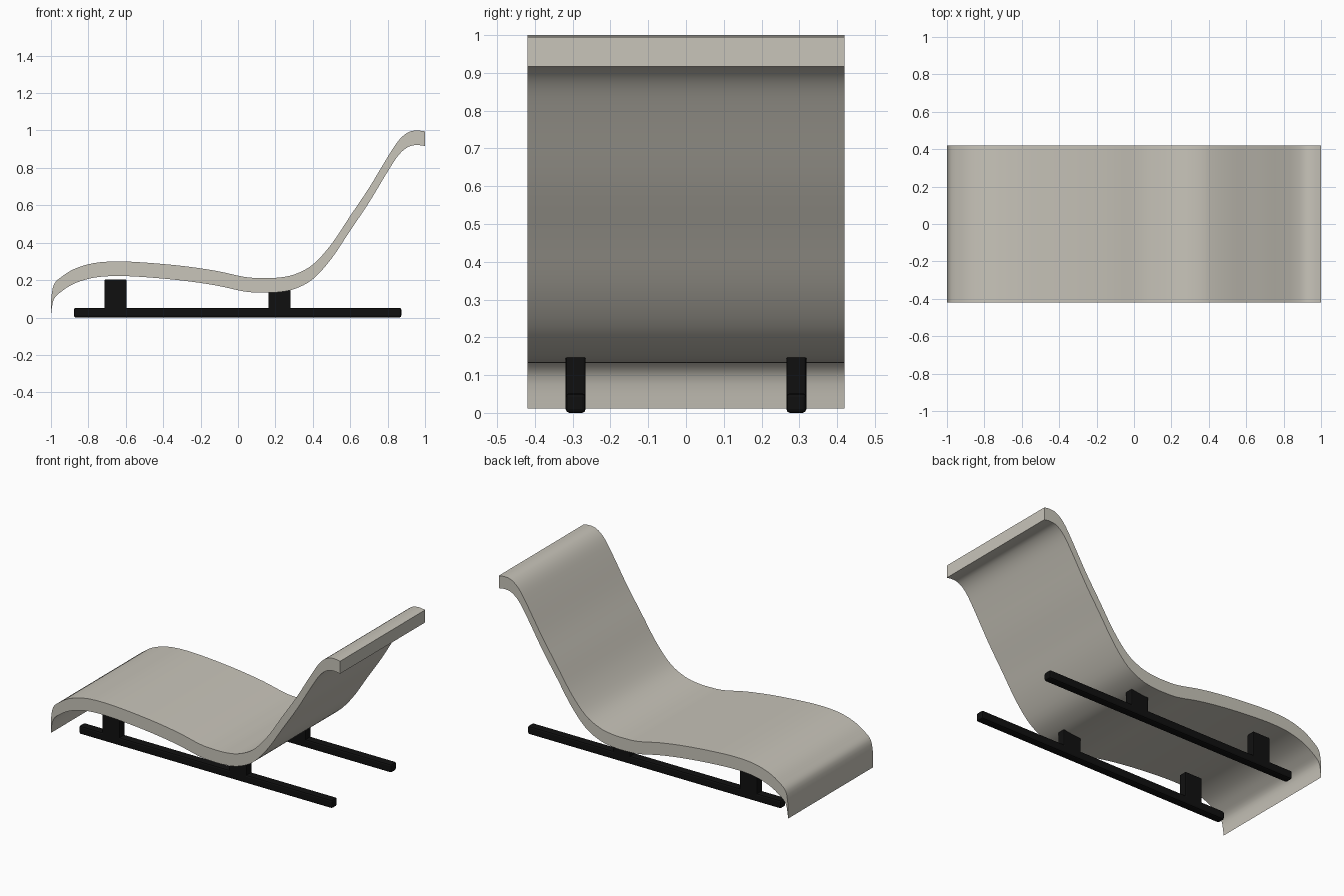
import bpy, bmesh
from math import radians
from mathutils import Vector

cube = bpy.data.objects.get("Cube")
if cube:
    bpy.data.objects.remove(cube, do_unlink=True)


def material(name, rgb):
    m = bpy.data.materials.new(name)
    m.use_nodes = True
    m.diffuse_color = (*rgb, 1)
    m.node_tree.nodes["Principled BSDF"].inputs["Base Color"].default_value = (*rgb, 1)
    return m


def add_object(name, bm, mat):
    bmesh.ops.recalc_face_normals(bm, faces=bm.faces)
    mesh = bpy.data.meshes.new(name)
    bm.to_mesh(mesh)
    bm.free()
    mesh.materials.append(mat)
    ob = bpy.data.objects.new(name, mesh)
    bpy.context.collection.objects.link(ob)
    return ob


def smooth_path(points, steps):
    """Catmull-Rom curve through the points."""
    p = [Vector(q) for q in points]
    p = [p[0]] + p + [p[-1]]
    out = []
    for a, b, c, d in zip(p, p[1:], p[2:], p[3:]):
        for i in range(steps):
            t = i / steps
            out.append(b + (c - a) * t / 2 + (2 * a - 5 * b + 4 * c - d) * t * t / 2
                       + (3 * b - a - 3 * c + d) * t ** 3 / 2)
    return out + [p[-1]]


def box(name, x0, x1, y, z0, z1, width, bevel, mat):
    bm = bmesh.new()
    bmesh.ops.create_cube(bm, size=1)
    for v in bm.verts:
        v.co = ((x0 + x1) / 2 + v.co.x * (x1 - x0), y + v.co.y * width,
                (z0 + z1) / 2 + v.co.z * (z1 - z0))
    bmesh.ops.bevel(bm, geom=bm.edges[:], offset=bevel, segments=2,
                    profile=0.5, affect='EDGES')
    return add_object(name, bm, mat)


shell = material("warm grey shell", (0.58, 0.555, 0.49))
black = material("black base", (0.005, 0.005, 0.005))

# Lounger shell: wavy profile with constant vertical thickness
THICK, HALF = 0.078, 0.42
top_line = smooth_path([
    (-1, 0.09), (-0.985, 0.175), (-0.94, 0.22), (-0.87, 0.262), (-0.77, 0.291),
    (-0.65, 0.3), (-0.5, 0.294), (-0.3, 0.276), (-0.12, 0.25), (0.03, 0.218),
    (0.12, 0.211), (0.21, 0.213), (0.3, 0.23), (0.4, 0.283), (0.5, 0.393),
    (0.6, 0.543), (0.7, 0.692), (0.8, 0.858), (0.86, 0.948), (0.91, 0.99),
    (0.955, 1.0), (1, 0.995)], 4)
bm = bmesh.new()
rows = []
for p in top_line:
    rows.append([bm.verts.new((p.x, y, p.y - drop))
                 for y, drop in ((-HALF, 0), (HALF, 0), (HALF, THICK), (-HALF, THICK))])
for a, b in zip(rows, rows[1:]):
    for i in range(4):
        j = (i + 1) % 4
        bm.faces.new((a[i], a[j], b[j], b[i]))
bm.faces.new(rows[0])
bm.faces.new(rows[-1])
seat = add_object("lounger_shell", bm, shell)
bpy.context.view_layer.objects.active = seat
seat.select_set(True)
bpy.ops.object.shade_smooth_by_angle(angle=radians(35))

# Floor rails with two support blocks each
WIDTH = 0.053
for side, y in (("right", -0.292), ("left", 0.292)):
    box("rail_" + side, -0.877, 0.873, y, 0, 0.052, WIDTH, 0.01, black)
    for end, x in (("foot", -0.655), ("seat", 0.222)):
        box(end + "_support_" + side, x - 0.06, x + 0.06, y, 0.02, 0.203,
            WIDTH, 0.006, black)
